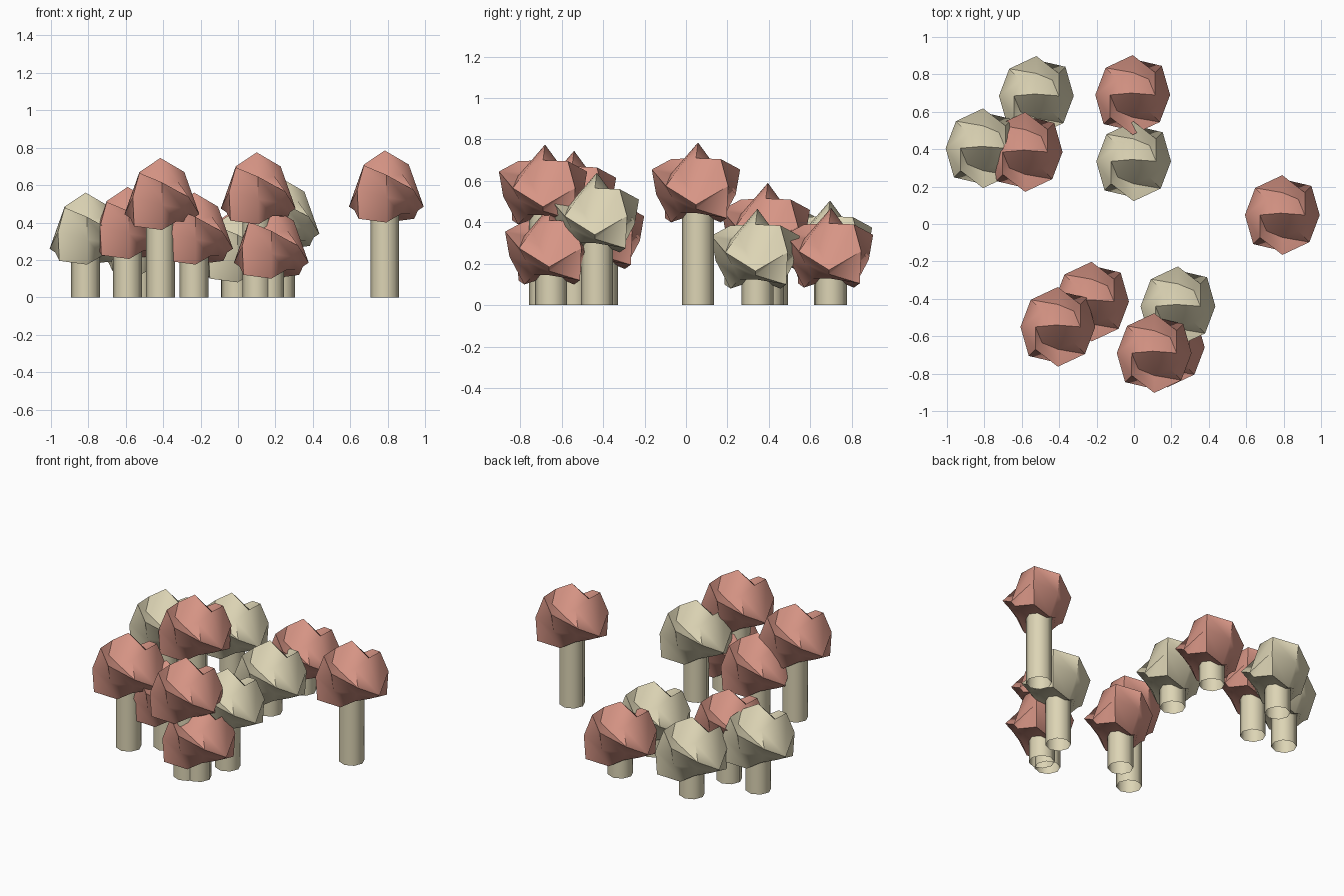
import bpy, bmesh, math

cube = bpy.data.objects.get("Cube")
if cube:
    bpy.data.objects.remove(cube, do_unlink=True)


def material(name, color):
    mat = bpy.data.materials.new(name)
    mat.use_nodes = True
    mat.diffuse_color = color
    mat.node_tree.nodes["Principled BSDF"].inputs["Base Color"].default_value = color
    return mat


pink = material("dusty_pink", (0.68, 0.30, 0.235, 1))
cream = material("pale_cream", (0.72, 0.66, 0.46, 1))

# Cap rings: (radius, depth below the tip) every 45 degrees over a half turn
CROWN = [(0.12, 0.075), (0.12, 0.13), (0.12, 0.15), (0.12, 0.125)]
RIM = [(0.20, 0.30), (0.17, 0.08), (0.213, 0.13), (0.205, 0.21)]
BELLY = [(0.17, 0.32), (0.22, 0.21), (0.192, 0.25), (0.16, 0.27)]
UNDERSIDE = [(0.13, 0.34), (0.21, 0.365), (0.12, 0.385), (0.11, 0.34)]
SIDES = 8
STEM_RADIUS = 0.077


def finish(bm, name, mat, location):
    mesh = bpy.data.meshes.new(name)
    bm.to_mesh(mesh)
    bm.free()
    mesh.materials.append(mat)
    obj = bpy.data.objects.new(name, mesh)
    obj.location = location
    bpy.context.collection.objects.link(obj)
    bpy.ops.object.select_all(action="DESELECT")
    obj.select_set(True)
    bpy.context.view_layer.objects.active = obj
    bpy.ops.object.shade_smooth_by_angle(angle=math.radians(60))


def add_ring(bm, profile):
    ring = []
    for i in range(SIDES):
        radius, depth = profile[i % len(profile)]
        angle = math.tau * i / SIDES
        ring.append(bm.verts.new((radius * math.cos(angle) + 0.008,
                                  radius * math.sin(angle) - 0.01, -depth)))
    return ring


# Folded, twisted cap with its tip at the object origin
def add_cap(name, mat, location):
    bm = bmesh.new()
    tip = bm.verts.new((0, 0, 0))
    base = bm.verts.new((0, 0, -0.34))
    rings = [add_ring(bm, p) for p in (CROWN, RIM, BELLY, UNDERSIDE)]
    for i in range(SIDES):
        j = (i + 1) % SIDES
        bm.faces.new((tip, rings[0][i], rings[0][j]))
        for a, b in zip(rings, rings[1:]):
            bm.faces.new((a[i], b[i], b[j]))
            bm.faces.new((a[i], b[j], a[j]))
        bm.faces.new((base, rings[-1][j], rings[-1][i]))
    bmesh.ops.recalc_face_normals(bm, faces=bm.faces)
    finish(bm, name, mat, location)


# Straight hollow stem standing on the ground
def add_stem(name, mat, x, y, height):
    bm = bmesh.new()
    bmesh.ops.create_cone(bm, cap_ends=False, segments=SIDES, radius1=STEM_RADIUS,
                          radius2=STEM_RADIUS, depth=height)
    finish(bm, name, mat, (x, y, height / 2))


# Cluster: x, y, tip height
PINK_SPOTS = [(-0.015, 0.70, 0.47), (-0.59, 0.395, 0.59), (0.785, 0.058, 0.785),
              (-0.235, -0.405, 0.56), (-0.415, -0.54, 0.745),
              (0.10, -0.68, 0.775), (0.17, -0.65, 0.485)]
CREAM_SPOTS = [(-0.53, 0.695, 0.505), (-0.815, 0.415, 0.56),
               (-0.01, 0.345, 0.465), (0.227, -0.43, 0.64)]

for label, mat, spots in (("pink", pink, PINK_SPOTS), ("cream", cream, CREAM_SPOTS)):
    for n, (x, y, top) in enumerate(spots, 1):
        add_stem(f"{label}_mushroom_stem_{n}", cream, x, y, top - 0.22)
        add_cap(f"{label}_mushroom_cap_{n}", mat, (x, y, top))
